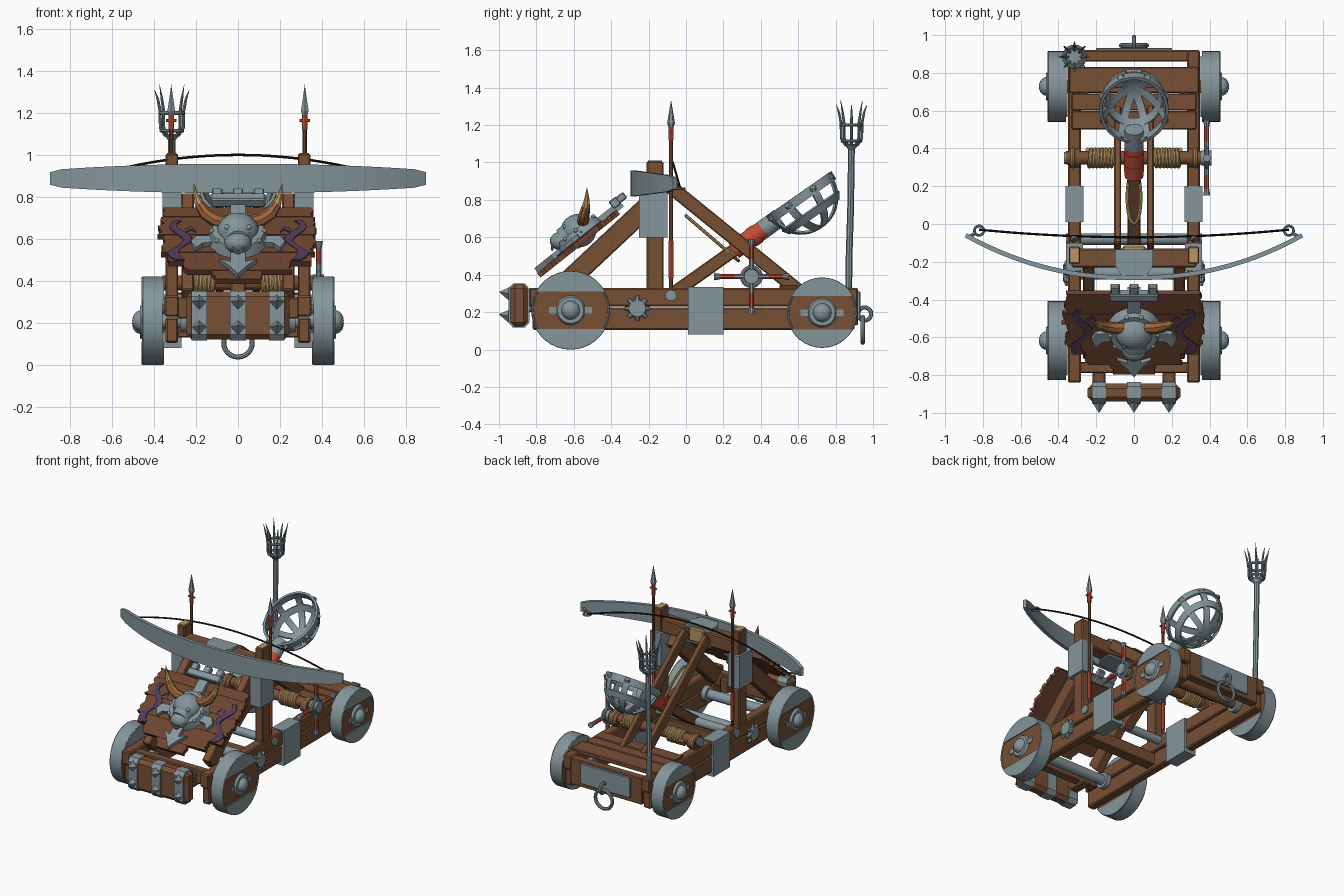
import bpy, bmesh, math, random
from math import sin, cos, pi, radians
from mathutils import Vector as V, Matrix

random.seed(4)
if "Cube" in bpy.data.objects:
    bpy.data.objects.remove(bpy.data.objects["Cube"])
smooth_objects = []


def material(name, *rgb):
    m = bpy.data.materials.new(name)
    m.use_nodes = True
    m.diffuse_color = (*rgb, 1)
    m.node_tree.nodes["Principled BSDF"].inputs["Base Color"].default_value = (*rgb, 1)
    return m


WOOD = material("brown wood", 0.19, 0.08, 0.036)
DARK = material("dark wood", 0.15, 0.058, 0.028)
IRON = material("grey iron", 0.235, 0.305, 0.33)
ROPE = material("tan rope", 0.48, 0.3, 0.12)
RED = material("red wrap", 0.55, 0.075, 0.035)
HORN = material("horn tip", 0.52, 0.31, 0.11)
HORN_BASE = material("horn base", 0.34, 0.13, 0.045)
PURPLE = material("purple paint", 0.075, 0.042, 0.09)
BLACK = material("black cord", 0.01, 0.01, 0.012)


def add(name, me, mats, smooth=False):
    ob = bpy.data.objects.new(name, me)
    me.materials.clear()
    for m in mats if isinstance(mats, list) else [mats]:
        me.materials.append(m)
    bpy.context.collection.objects.link(ob)
    if smooth:
        smooth_objects.append(ob)
    return ob


def solid(name, bm, mats, smooth=False, matrix=None):
    if matrix:
        bm.transform(matrix)
    bmesh.ops.recalc_face_normals(bm, faces=bm.faces[:])
    me = bpy.data.meshes.new(name)
    bm.to_mesh(me)
    bm.free()
    return add(name, me, mats, smooth)


def box(name, x, y, z, mat, bevel=0.0, matrix=None):
    bm = bmesh.new()
    size = [r[1] - r[0] for r in (x, y, z)]
    mid = [(r[1] + r[0]) / 2 for r in (x, y, z)]
    bmesh.ops.create_cube(bm, size=1, matrix=Matrix.Translation(mid) @ Matrix.Diagonal((*size, 1)))
    if bevel:
        bmesh.ops.bevel(bm, geom=bm.edges[:], offset=bevel, segments=1, affect='EDGES')
    return solid(name, bm, mat, False, matrix)


def beam(name, x, a, b, w, h, mat):
    # Sloping timber in a plane of constant x, from (y, z) to (y, z)
    d = V(b) - V(a)
    m = Matrix.Translation((x, *a)) @ Matrix.Rotation(math.atan2(d.y, d.x), 4, 'X')
    return box(name, (-w / 2, w / 2), (0, d.length), (-h / 2, h / 2), mat, 0.006, m)


def rod(name, a, b, r1, mat, r2=None, seg=16):
    a, b = V(a), V(b)
    bm = bmesh.new()
    m = Matrix.Translation((a + b) / 2) @ (b - a).to_track_quat('Z', 'Y').to_matrix().to_4x4()
    bmesh.ops.create_cone(bm, cap_ends=True, segments=seg, radius1=r1,
                          radius2=r1 if r2 is None else r2, depth=(b - a).length, matrix=m)
    return solid(name, bm, mat, seg > 8)


def ball(name, c, r, mat):
    bm = bmesh.new()
    bmesh.ops.create_uvsphere(bm, u_segments=20, v_segments=12, radius=1,
                              matrix=Matrix.Translation(c) @ Matrix.Diagonal((*r, 1)))
    return solid(name, bm, mat, True)


def tube(name, pts, r, mat, radii=None, closed=False):
    cu = bpy.data.curves.new(name, 'CURVE')
    cu.dimensions, cu.bevel_depth, cu.bevel_resolution, cu.use_fill_caps = '3D', r, 2, True
    sp = cu.splines.new('POLY')
    sp.points.add(len(pts) - 1)
    sp.use_cyclic_u = closed
    for i, p in enumerate(pts):
        sp.points[i].co = (*p, 1)
        sp.points[i].radius = radii[i] if radii else 1
    tmp = bpy.data.objects.new("tmp", cu)
    bpy.context.collection.objects.link(tmp)
    me = bpy.data.meshes.new_from_object(tmp.evaluated_get(bpy.context.evaluated_depsgraph_get()))
    bpy.data.objects.remove(tmp)
    return add(name, me, mat, True)


def ring(name, c, u, v, r, thick, mat, n=20):
    u, v = V(u), V(v)
    return tube(name, [V(c) + r * (u * cos(2 * pi * i / n) + v * sin(2 * pi * i / n)) for i in range(n)],
                thick, mat, None, True)


def strip(name, pts, wides, widths, t, mat, closed=False, matrix=None):
    # Flat bar swept along a path
    bm, n, rows = bmesh.new(), len(pts), []
    for i, (p, w, k) in enumerate(zip(pts, wides, widths)):
        nxt, prv = (pts[(i + 1) % n], pts[i - 1]) if closed else (pts[min(i + 1, n - 1)], pts[max(i - 1, 0)])
        out = (nxt - prv).cross(w).normalized() * t / 2
        w = w * k / 2
        rows.append([bm.verts.new(q) for q in (p - w - out, p + w - out, p + w + out, p - w + out)])
    for i in range(n if closed else n - 1):
        a, b = rows[i], rows[(i + 1) % n]
        for j in range(4):
            bm.faces.new((a[j], a[(j + 1) % 4], b[(j + 1) % 4], b[j]))
    if not closed:
        bm.faces.new(rows[0])
        bm.faces.new(rows[-1])
    return solid(name, bm, mat, True, matrix)


def plate(name, outline, depth, mat, matrix):
    bm = bmesh.new()
    f = bm.faces.new([bm.verts.new((x, y, 0)) for x, y in outline])
    ext = bmesh.ops.extrude_face_region(bm, geom=[f])["geom"]
    bmesh.ops.translate(bm, vec=(0, 0, depth), verts=[e for e in ext if isinstance(e, bmesh.types.BMVert)])
    return solid(name, bm, mat, False, matrix)


def side_frame(x, y, z):
    # Plate axes: outline in y and z, depth along x
    return Matrix(((0, 0, 1, x), (1, 0, 0, y), (0, 1, 0, z), (0, 0, 0, 1)))


# Chassis, wheels, uprights and spears, mirrored
for s, side in ((1, "left"), (-1, "right")):
    def span(a, b):
        return sorted((s * a, s * b))
    box(side + "_upper_rail", span(.28, .35), (-.84, .92), (.23, .33), WOOD, .008)
    box(side + "_lower_rail", span(.285, .345), (-.82, .9), (.105, .225), WOOD, .008)
    box(side + "_rail_bracket", span(.268, .362), (.01, .2), (.08, .335), IRON)
    for end, cy, r, cz in (("front", -.617, .21, .21), ("rear", .728, .187, .197)):
        label = f"{side}_{end}_wheel"
        w = rod(label, (s * .36, cy, cz), (s * .452, cy, cz), r, [WOOD, IRON], seg=36)
        for p in w.data.polygons:
            p.material_index = int(abs(p.normal.x) < .5)
        a0 = math.asin(.48)
        arc = [(r * .99 * cos(a0 + (pi - 2 * a0) * i / 12), r * .99 * sin(a0 + (pi - 2 * a0) * i / 12)) for i in range(13)]
        for x in (.451, .353):
            for k in (1, -1):
                plate(label + "_plate", [(u, k * v) for u, v in arc], .008, IRON,
                      side_frame(s * x if s > 0 else s * x - .008, cy, cz))
        ring(label + "_rim", (s * .452, cy, cz), (0, 1, 0), (0, 0, 1), r * .975, .006, IRON, 36)
        box(label + "_strap", span(.45, .459), (cy - .115, cy + .115), (cz - .017, cz + .017), IRON)
        rod(label + "_hub", (s * .45, cy, cz), (s * .467, cy, cz), .08, IRON, .07, 20)
        ball(label + "_cap", (s * .462, cy, cz), (.042, .05, .05), IRON)
        rod(label + "_collar", (s * .24, cy, cz), (s * .275, cy, cz), .055, IRON)
    box(side + "_upright", span(.285, .345), (-.21, -.12), (.3, 1.005), WOOD, .006)
    box(side + "_upright_end_grain", span(.292, .338), (-.203, -.127), (1.003, 1.01), ROPE)
    box(side + "_upright_bracket", span(.27, .36), (-.25, -.1), (.6, .84), IRON)
    beam(side + "_shield_strut", s * .24, (-.68, .32), (-.19, .78), .06, .11, WOOD)
    beam(side + "_rear_brace", s * .087, (-.12, .9), (.62, .3), .036, .075, WOOD)
    # Rosette gear on the rail
    rod(side + "_gear", (s * .345, -.26, .22), (s * .375, -.26, .22), .05, IRON, .045)
    for k in range(8):
        d = V((0, cos(k * pi / 4), sin(k * pi / 4)))
        c = V((s * .358, -.26, .22))
        rod(side + "_gear_tooth", c + d * .04, c + d * .068, .016, IRON, .008, 6)
    # Spear beside the upright
    x, y = s * .318, -.08
    rod(side + "_spear_shaft", (x, y, .29), (x, y, 1.22), .01, WOOD, seg=8)
    for z0, z1 in ((.38, .58), (1.12, 1.19)):
        rod(side + "_spear_wrap", (x, y, z0), (x, y, z1), .014, RED, seg=8)
    rod(side + "_spear_tip", (x, y, 1.21), (x, y, 1.335), .021, IRON, 0, 6)
    rod(side + "_spear_collar", (x, y, 1.18), (x, y, 1.21), .01, IRON, .021, 6)
    rod(side + "_spear_barb", (x - .026, y, 1.165), (x + .026, y, 1.165), .007, RED, seg=6)
    ball(side + "_spear_foot", (x, y, .29), (.025,) * 3, IRON)
    # Ram supports and winch bearing
    box(side + "_ram_support", span(.15, .22), (-.86, -.7), (.2, .3), WOOD, .008)
    rod(side + "_winch_bearing", (s * .285, .35, .38), (s * .345, .35, .38), .05, WOOD, seg=12)
    ring(side + "_winch_lashing", (s * .325, .35, .385), (0, 1, 0), (0, 0, 1), .045, .012, ROPE)
    rod(side + "_winch_cap", (s * .3, .35, .39), (s * .37, .35, .39), .032, IRON)
    coil = [(s * (.11 + .135 * i / 84), .35 + .044 * cos(i * pi / 6), .39 + .044 * sin(i * pi / 6)) for i in range(85)]
    tube(side + "_winch_rope", coil, .012, ROPE)

# Cross timbers, axles and rear deck
for name, y, z in (("front", (-.79, -.73), (.22, .32)), ("middle", (-.21, -.13), (.13, .22)), ("rear", (.86, .92), (.13, .32))):
    box(name + "_crossbeam", (-.29, .29), y, z, WOOD, .006)
for i, (y0, y1) in enumerate(((.5, .597), (.602, .69), (.695, .83))):
    e = .33 + .015 * (i == 2)
    box("deck_plank", (-e, e), (y0, y1), (.315, .345), WOOD, .005)
for name, y, z, r, m in (("front", -.617, .21, .035, IRON), ("gear", -.26, .22, .035, IRON),
                         ("arm", -.08, .29, .03, IRON), ("rear", .728, .197, .035, WOOD), ("winch", .35, .39, .036, WOOD)):
    rod(name + "_axle", (-.36, y, z), (.36, y, z), r, m)
box("rear_plate", (-.2, .2), (.915, .932), (.16, .31), IRON, .004)
ring("rear_shackle", (0, .955, .19), (0, 1, 0), (0, 0, 1), .035, .011, IRON)
ring("tow_ring", (0, .945, .105), (1, 0, 0), (0, 0, 1), .068, .012, IRON, 24)

# Front ram with flat iron bands and pyramid spikes
box("ram_log", (-.245, .245), (-.94, -.845), (.12, .35), WOOD, .025)
quarter = [(.056, .09), (.032, .118)]
band = [(-y, z) for y, z in quarter] + [(y, z) for y, z in quarter[::-1]]
band += [(-y, -z) for y, z in band]
for x in (-.185, 0, .185):
    plate("ram_band", band, .074, IRON, side_frame(x - .037, -.893, .235))
    for z in (.18, .3):
        rod("ram_spike", (x, -.945, z), (x, -1, z + .008), .036, IRON, 0, 4)

# Winch handles
hub = V((.385, .35, .39))
rod("handle_hub", hub - V((.03, 0, 0)), hub + V((.025, 0, 0)), .04, IRON)
ring("handle_ring", hub, (0, 1, 0), (0, 0, 1), .05, .011, IRON)
for k in range(4):
    d = V((0, cos(k * pi / 2), sin(k * pi / 2)))
    rod("handle_socket", hub, hub + d * .09, .014, IRON, seg=10)
    rod("handle_grip", hub + d * .08, hub + d * .17, .014, RED, seg=10)
    rod("handle_knob", hub + d * .165, hub + d * .2, .014, IRON, .02, 10)

# Bow, string and mount
ts = [i / 16 - 1 for i in range(33)]
strip("bow", [V((.89 * t, -.285 + .225 * abs(t) ** 2.2, .888)) for t in ts], [V((0, 0, 1))] * 33,
      [.14 - .06 * abs(t) ** 2.2 - .02 * (abs(t) == 1) for t in ts], .024, IRON)
tube("bow_string", [(.82 * t, -.07 + .04 * t * t, 1 - .14 * t * t) for t in ts], .006, BLACK)
for s in (-1, 1):
    ring("string_ring", (s * .82, -.035, .86), (1, 0, 0), (0, 1, 0), .025, .007, IRON)
    rod("string_hook", (s * .84, -.05, .87), (s * .88, -.07, .885), .009, IRON, seg=8)
box("bow_crossbeam", (-.33, .33), (-.23, -.13), (.83, .93), WOOD, .008)
clamp = [(-.06, -.285), (.06, -.285), (.1, -.22), (.1, -.135), (-.1, -.135), (-.1, -.22)]
plate("bow_clamp", clamp, .13, IRON, Matrix.Translation((0, 0, .82)))
box("clamp_wedge", (-.06, .06), (-.15, -.115), (.84, .94), ROPE, .008)

# Throwing arm
beam("throwing_arm", 0, (-.09, .285), (.46, .675), .07, .07, WOOD)
for i in range(5):
    y = .255 + .031 * i
    rod("arm_wrap", (0, y, .53 + .71 * (y - .255)), (0, y + .034, .554 + .71 * (y - .255)), .05 + .004 * (i % 2), RED)
rod("arm_socket", (0, .41, .64), (0, .5, .705), .05, IRON)
loop = [V((.036 * cos(a), .14 + .14 * sin(a), .595 - .12 * sin(a))) for a in [i * pi / 10 for i in range(20)]]
tube("arm_rope", loop, .009, ROPE, None, True)

# Iron strap basket
C, D, N, X = V((0, .61, .82)), V((0, .82, .57)), V((0, -.57, .82)), V((1, 0, 0))


def bowl(phi, th):
    return C + cos(th) * (.205 * cos(phi) * D + .175 * sin(phi) * X) - .2 * sin(th) * N


for k in range(4):
    ph = pi * (k + .5) / 4
    path = [bowl(ph, pi * i / 20) for i in range(21)]
    strip("basket_rib", path, [X * cos(ph) - D * sin(ph)] * 21, [.042] * 21, .012, IRON)
for th, w in ((.05, .05), (.6, .045)):
    ph = [2 * pi * i / 32 for i in range(32)]
    wide = [(bowl(p, th + .1) - bowl(p, th - .1)).normalized() for p in ph]
    strip("basket_hoop", [bowl(p, th) for p in ph], wide, [w] * 32, .016, IRON, True)
for k in range(8):
    p = bowl(pi * (k + .5) / 4, .05)
    rod("basket_rivet", p, p + (p - C) * .07 + N * .012, .022, IRON, .016, 8)

# Brazier pole at the rear
px, py = -.315, .885
tube("brazier_pole", [(px, .87, .3), (px, .872, .5), (px, .88, .75), (px, py, 1.1)], .018, IRON)
ball("pole_foot", (px, .872, .31), (.028,) * 3, IRON)
rod("brazier_cup", (px, py, 1.07), (px, py, 1.1), .018, IRON, .04)
for z, r in ((1.115, .05), (1.2, .056)):
    ring("brazier_hoop", (px, py, z), (1, 0, 0), (0, 1, 0), r, .009, IRON)
for k in range(8):
    a = k * pi / 4
    prong = [(px + r * cos(a), py + r * sin(a), z) for r, z in ((.03, 1.09), (.055, 1.13), (.056, 1.21), (.068, 1.27), (.083, 1.31 + .025 * (k % 2)))]
    tube("brazier_prong", prong, .0075, IRON, [1, 1, 1, .8, .1])

# Sloping shield of ragged planks
S = Matrix.Translation((0, -.555, .562)) @ Matrix.Rotation(radians(38.5), 4, 'X')
for i, half in enumerate((.12, .25, .34, .355, .36, .37, .365, .355)):
    v = -.285 + .068 * i
    right = [(half + random.uniform(-.015, .015), v + .068 * j / 3) for j in range(4)]
    left = [(-half + random.uniform(-.015, .015), v + .068 * j / 3) for j in range(3, -1, -1)]
    plate("shield_plank", right + left, .03 + .003 * (i % 2), DARK, S)
for s in (-1, 1):
    swirl = [V((s * (.275 + .035 * sin(i * .75)), -.145 + .025 * i, .034)) for i in range(13)]
    strip("painted_swirl", swirl, [V((1, 0, 0))] * 13, [.042 + .012 * sin(i) for i in range(13)], .008, PURPLE, matrix=S)
    strip("painted_hook", [V((s * x, y, .034)) for x, y in ((.25, .08), (.22, .1), (.2, .07))],
          [V((0, 1, 0))] * 3, [.03, .025, .01], .008, PURPLE, matrix=S)

# Iron emblem with crown, side arms and pointed tail
half = [(.025, -.19), (.09, -.165), (.045, -.215), (0, -.28)]
plate("emblem_tail", half + [(-x, y) for x, y in half[2::-1]], .03, IRON, S @ Matrix.Translation((0, 0, .03)))
box("emblem_spine", (-.035, .035), (-.22, .3), (.02, .06), IRON, 0, S)
for s in (-1, 1):
    arm = [(.11, -.035), (.17, -.045), (.2, -.08), (.225, -.03), (.2, .01), (.11, .015)]
    plate("emblem_arm", [(s * x, y) for x, y in arm], .03, IRON, S @ Matrix.Translation((0, 0, .03)))
box("crown_bar", (-.13, .13), (.25, .3), (.04, .09), IRON, .006, S)
for x in (-.1, 0, .1):
    box("crown_tooth", (x - .025, x + .025), (.29, .345), (.045, .085), IRON, .006, S)
rod("shield_boss", S @ V((0, .02, .02)), S @ V((0, .02, .085)), .15, IRON, .125, 24)
for k in range(10):
    a = k * pi / 5
    ball("boss_rivet", S @ V((.125 * cos(a), .02 + .125 * sin(a), .08)), (.012,) * 3, IRON)

# Ox head with horns
ball("ox_skull", (0, -.575, .635), (.1, .095, .09), IRON)
ball("ox_snout", (0, -.66, .58), (.065, .068, .052), IRON)
rod("ox_muzzle", (0, -.6, .615), (0, -.67, .585), .08, IRON, .058)
ring("nose_ring", (0, -.715, .555), (1, 0, 0), (0, 0, 1), .022, .006, IRON, 12)
for s in (-1, 1):
    ball("ox_eye", (s * .05, -.645, .655), (.014,) * 3, IRON)
    rod("ox_ear", (s * .08, -.56, .64), (s * .14, -.56, .625), .025, IRON, .004, 8)
    pts = [(s * x, y, z) for x, y, z in ((.06, -.55, .68), (.11, -.55, .69), (.155, -.545, .72), (.185, -.535, .765), (.2, -.53, .81), (.212, -.53, .865))]
    tube("horn_tip", pts[2:], .03, HORN, [.95, .75, .45, .04])
    tube("horn_base", pts[:4], .032, HORN_BASE, [1, 1, .95, .72])

bpy.ops.object.select_all(action='DESELECT')
for ob in smooth_objects:
    ob.select_set(True)
bpy.context.view_layer.objects.active = smooth_objects[0]
bpy.ops.object.shade_smooth_by_angle(angle=radians(35))
